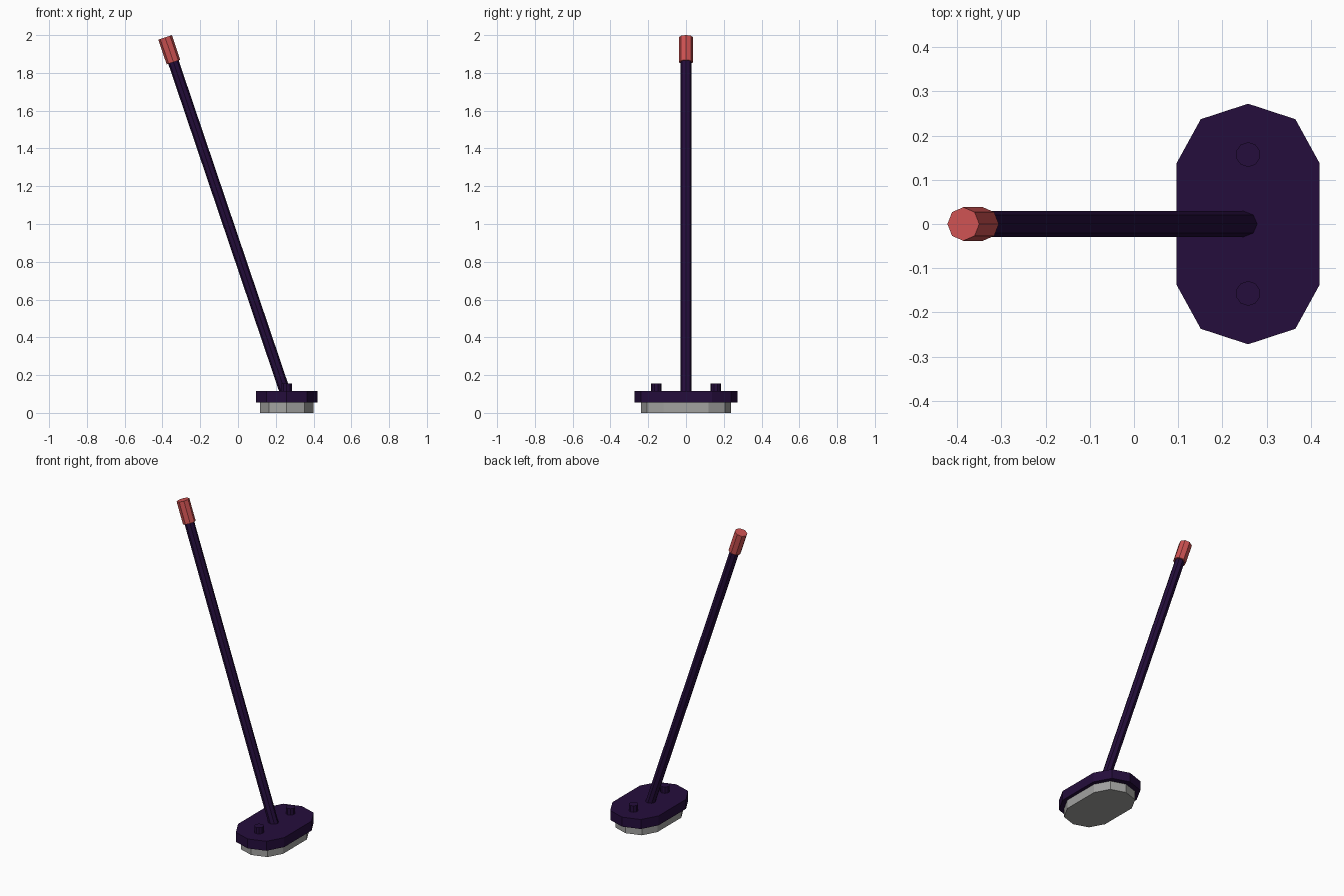
import bpy, bmesh, math
from mathutils import Vector, Matrix

if "Cube" in bpy.data.objects:
    bpy.data.objects.remove(bpy.data.objects["Cube"])


def material(name, rgb):
    m = bpy.data.materials.new(name)
    m.diffuse_color = (*rgb, 1)
    m.use_nodes = True
    m.node_tree.nodes["Principled BSDF"].inputs["Base Color"].default_value = m.diffuse_color
    return m


purple = material("dark purple", (0.018, 0.004, 0.045))
red = material("soft red", (0.62, 0.085, 0.085))
grey = material("pad grey", (0.36, 0.36, 0.35))


def finish(name, bm, mat):
    bmesh.ops.recalc_face_normals(bm, faces=bm.faces)
    me = bpy.data.meshes.new(name)
    bm.to_mesh(me)
    bm.free()
    me.materials.append(mat)
    ob = bpy.data.objects.new(name, me)
    bpy.context.collection.objects.link(ob)
    return ob


def rod(name, a, b, radius, sides, mat):
    """Capped flat-sided cylinder running from a to b."""
    a, b = Vector(a), Vector(b)
    d = b - a
    tilt = Matrix.Rotation(math.atan2(d.x, d.z), 4, 'Y')
    bm = bmesh.new()
    bmesh.ops.create_cone(bm, cap_ends=True, segments=sides, radius1=radius,
                          radius2=radius, depth=d.length,
                          matrix=Matrix.Translation((a + b) / 2) @ tilt)
    return finish(name, bm, mat)


HEAD_X = 0.258
# quarter outline of the ten-sided head, mirrored to all sides
OUTLINE = [(0.162, -0.137), (0.162, 0.137), (0.107, 0.237), (0, 0.272), (-0.107, 0.237)]
OUTLINE += [(-x, -y) for x, y in OUTLINE]


def slab(name, scale, z0, z1, mat):
    bm = bmesh.new()
    face = bm.faces.new([bm.verts.new((HEAD_X + x * scale, y * scale, z0)) for x, y in OUTLINE])
    ext = bmesh.ops.extrude_face_region(bm, geom=[face], use_keep_orig=True)
    top = [v for v in ext["geom"] if isinstance(v, bmesh.types.BMVert)]
    bmesh.ops.translate(bm, verts=top, vec=(0, 0, z1 - z0))
    return finish(name, bm, mat)


# Head: grey pad below, purple plate above
slab("scrub_pad", 0.872, 0.0, 0.055, grey)
slab("head_plate", 1.0, 0.055, 0.115, purple)

# Two pegs on the plate
for side, y in (("front", -0.157), ("back", 0.157)):
    rod(side + "_peg", (HEAD_X, y, 0.10), (HEAD_X, y, 0.155), 0.028, 10, purple)

# Leaning handle and its grip
grip_top = Vector((-0.386, 0, 1.988))
foot = Vector((0.248, 0, 0.115))
axis = (grip_top - foot).normalized()
grip_base = grip_top - axis * 0.138
rod("handle", foot - axis * 0.035, grip_base + axis * 0.02, 0.029, 8, purple)
rod("grip", grip_base, grip_top, 0.038, 8, red)
